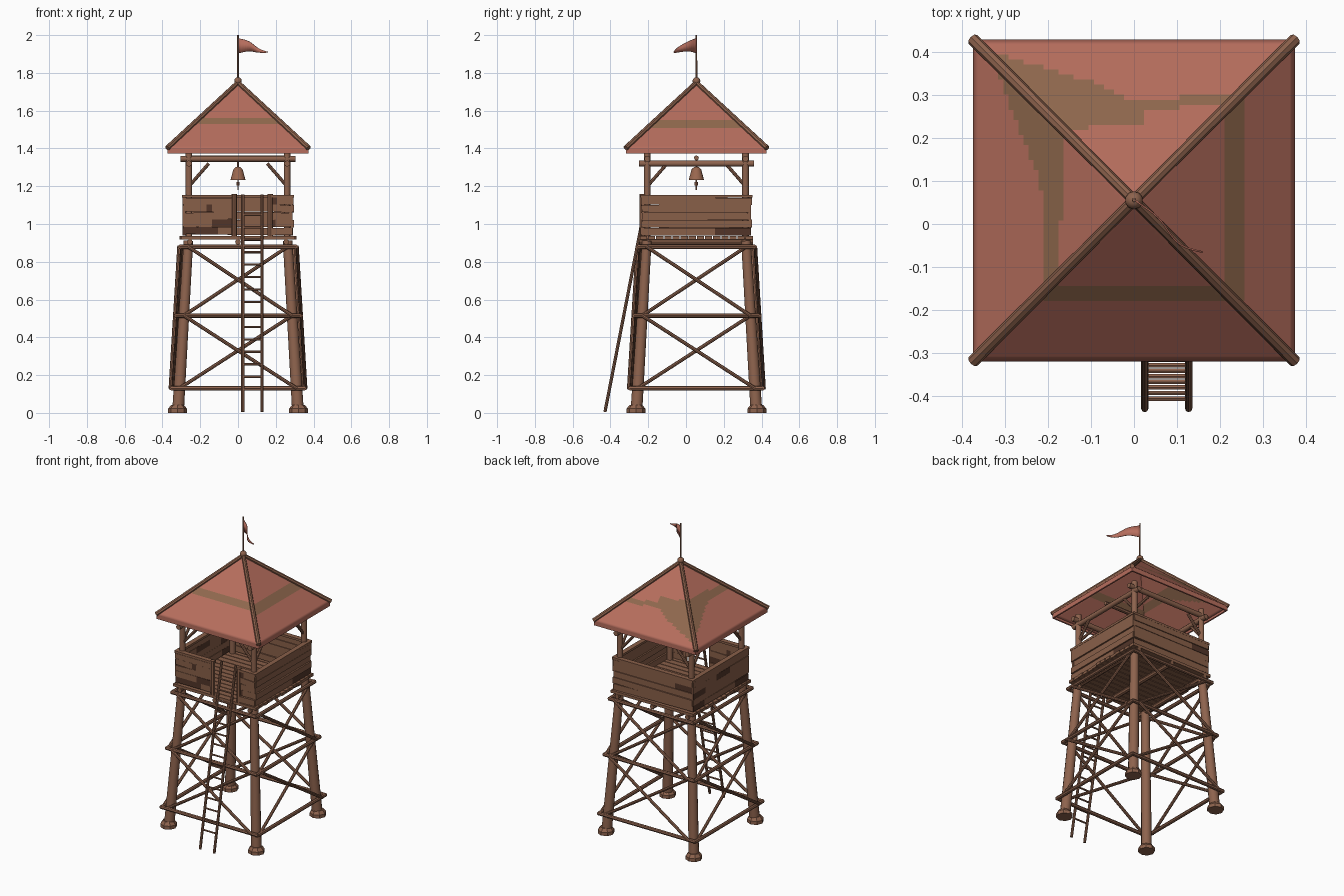
import bpy, bmesh, math, random
from mathutils import Matrix, Vector

if "Cube" in bpy.data.objects:
    bpy.data.objects.remove(bpy.data.objects["Cube"])

random.seed(4)
CY = 0.055  # tower centre in y


def material(name, rgb):
    m = bpy.data.materials.new(name)
    m.diffuse_color = (*rgb, 1)
    m.use_nodes = True
    m.node_tree.nodes["Principled BSDF"].inputs["Base Color"].default_value = m.diffuse_color
    return m


WOOD = material("brown wood", (0.27, 0.125, 0.075))
PLANK = material("plank brown", (0.25, 0.115, 0.066))
DARK = material("dark streaked wood", (0.085, 0.036, 0.022))
RED = material("faded red roof", (0.47, 0.155, 0.11))
OLIVE = material("worn olive brown", (0.28, 0.14, 0.075))
BELL = material("bell bronze", (0.33, 0.14, 0.08))


def cone(bm, a, b, r1, r2=None, n=10, mat=0):
    a, b = Vector(a), Vector(b)
    d = b - a
    m = Matrix.Translation((a + b) / 2) @ d.to_track_quat('Z', 'Y').to_matrix().to_4x4()
    g = bmesh.ops.create_cone(bm, cap_ends=True, segments=n, radius1=r1,
                              radius2=r1 if r2 is None else r2, depth=d.length, matrix=m)
    for f in {f for v in g['verts'] for f in v.link_faces}:
        f.material_index = mat


def board(bm, a, b, height, thick, mat=0):
    a, b = Vector(a), Vector(b)
    d = b - a
    m = (Matrix.Translation((a + b) / 2) @ d.to_track_quat('X', 'Z').to_matrix().to_4x4()
         @ Matrix.Diagonal((d.length, thick, height, 1)))
    g = bmesh.ops.create_cube(bm, size=1, matrix=m)
    for f in {f for v in g['verts'] for f in v.link_faces}:
        f.material_index = mat


def finish(bm, name, *mats, smooth=True, thick=0):
    me = bpy.data.meshes.new(name)
    bm.to_mesh(me)
    bm.free()
    for m in mats:
        me.materials.append(m)
    if smooth:
        me.shade_smooth()
        me.set_sharp_from_angle(angle=math.radians(42))
    ob = bpy.data.objects.new(name, me)
    bpy.context.collection.objects.link(ob)
    if thick:
        s = ob.modifiers.new("thickness", 'SOLIDIFY')
        s.thickness, s.offset = thick, -1
    return ob


def P(k, u, d, z):
    """Point on side k (0 = front): u along the side, d outward."""
    x, y = u, -d
    for _ in range(k):
        x, y = -y, x
    return Vector((x, y + CY, z))


def half(z):
    return 0.318 - 0.055 * z / 0.9


# legs and feet
legs, feet = bmesh.new(), bmesh.new()
for k in range(4):
    cone(legs, P(k, half(0.02), half(0.02), 0.02), P(k, half(0.91), half(0.91), 0.91), 0.032, 0.026, 12)
    f = half(0) + 0.002
    cone(feet, P(k, f, f, 0), P(k, f, f, 0.022), 0.05, 0.05, 8)
    cone(feet, P(k, f, f, 0.022), P(k, f, f, 0.042), 0.05, 0.034, 8)
finish(legs, "legs", WOOD)
finish(feet, "feet", WOOD, smooth=False)

# horizontal rails and crossed braces on all sides
braces = bmesh.new()
levels = (0.13, 0.515, 0.88)
for k in range(4):
    for z in levels:
        h = half(z)
        cone(braces, P(k, -h - 0.045, h + 0.04, z), P(k, h + 0.045, h + 0.04, z), 0.012, n=8)
    for z0, z1 in zip(levels, levels[1:]):
        for s, off in ((1, 0.032), (-1, 0.048)):
            cone(braces, P(k, -s * half(z0), half(z0) + off, z0),
                 P(k, s * half(z1), half(z1) + off, z1), 0.0095, n=8)
finish(braces, "cross_braces", WOOD)

# platform floor planks and joists
floor = bmesh.new()
for i in range(14):
    y = CY - 0.28 + i * 0.56 / 13
    e = 0.305 + random.uniform(-0.006, 0.006)
    board(floor, (-e, y, 0.928), (e, y, 0.928), 0.018, 0.038)
for x in (-0.255, 0, 0.255):
    cone(floor, (x, CY - 0.3, 0.905), (x, CY + 0.3, 0.905), 0.015, n=8)
finish(floor, "platform_floor", PLANK)


# parapet walls of uneven planks
walls = bmesh.new()


def plank_wall(k, u0, u1, dark):
    for i in range(5):
        z = 0.962 + i * 0.04
        d = 0.282 + random.uniform(-0.004, 0.005)
        za, zb = z + random.uniform(-.004, .004), z + random.uniform(-.004, .004)
        cuts = [0] + sorted(random.uniform(0.2, 0.8) for _ in range(2)) + [1]
        for a, b in zip(cuts, cuts[1:]):
            board(walls, P(k, u0 + (u1 - u0) * a, d, za + (zb - za) * a),
                  P(k, u0 + (u1 - u0) * b, d, za + (zb - za) * b),
                  0.039, 0.018, int(random.random() < dark))
    board(walls, P(k, u0 - 0.006, 0.28, 1.147), P(k, u1 + 0.006, 0.28, 1.147), 0.014, 0.032)


plank_wall(0, -0.288, -0.02, 0.3)
plank_wall(0, 0.17, 0.288, 0.25)
for k in (1, 2, 3):
    plank_wall(k, -0.288, 0.288, 0.12)
for u in (-0.02, 0.17):
    cone(walls, P(0, u, 0.288, 0.935), P(0, u, 0.288, 1.16), 0.014, n=8)
finish(walls, "parapet_walls", PLANK, DARK)

# upper posts, knee braces and roof beams
frame = bmesh.new()
for k in range(4):
    cone(frame, P(k, 0.26, 0.26, 0.92), P(k, 0.26, 0.26, 1.385), 0.018, n=10)
    z = 1.345 if k % 2 == 0 else 1.32
    cone(frame, P(k, -0.305, 0.26, z), P(k, 0.305, 0.26, z), 0.016, n=10)
    for s in (-1, 1):
        cone(frame, P(k, s * 0.255, 0.26, 1.205), P(k, s * 0.155, 0.26, 1.32), 0.009, n=8)
cone(frame, (-0.27, CY, 1.35), (0.27, CY, 1.35), 0.013, n=8)
finish(frame, "upper_frame", WOOD)

# bell with hanger and clapper
bell = bmesh.new()
for z0, z1, r0, r1 in ((1.232, 1.25, 0.041, 0.036), (1.25, 1.29, 0.036, 0.025), (1.29, 1.302, 0.025, 0.012)):
    cone(bell, (0, CY, z0), (0, CY, z1), r0, r1, 14)
cone(bell, (0, CY, 1.3), (0, CY, 1.35), 0.005, n=8)
cone(bell, (0, CY, 1.18), (0, CY, 1.235), 0.004, n=6)
cone(bell, (0, CY, 1.205), (0, CY, 1.222), 0.009, n=8)
finish(bell, "bell", BELL)

# pyramid roof with a worn band and a large patch at the back left corner
PATCH = [(-.33, .4), (-.1, .33), (.02, .27), (.02, .235), (-.16, .22), (-.17, 0), (-.2, 0), (-.22, .1), (-.3, .3)]


def in_patch(x, y):
    inside = False
    for (xa, ya), (xb, yb) in zip(PATCH, PATCH[1:] + PATCH[:1]):
        if (ya > y) != (yb > y) and x < (xb - xa) * (y - ya) / (yb - ya) + xa:
            inside = not inside
    return inside


def worn(x, y):
    inner = -0.175 < x < 0.215 and -0.145 < y < 0.265 + 0.06 * x
    outer = -0.205 < x < 0.258 and -0.175 < y < 0.288 + 0.06 * x
    return (outer and not inner) or in_patch(x, y)


roof = bmesh.new()
bmesh.ops.create_grid(roof, x_segments=64, y_segments=64, size=0.374)
for v in roof.verts:
    v.co.z = 1.745 - 0.345 * max(abs(v.co.x), abs(v.co.y)) / 0.374
    v.co.y += CY
for f in roof.faces:
    c = f.calc_center_median()
    f.material_index = int(worn(c.x, c.y))
finish(roof, "roof", RED, OLIVE, thick=0.022)

# hip logs, eave boards and finial
hips = bmesh.new()
for k in range(4):
    cone(hips, P(k, 0.374, 0.374, 1.402), P(k, 0, 0, 1.75), 0.0145, 0.012, 8)
finish(hips, "roof_hip_logs", WOOD)
eaves = bmesh.new()
for k in range(4):
    board(eaves, P(k, -0.37, 0.367, 1.385), P(k, 0.37, 0.367, 1.385), 0.026, 0.01)
finish(eaves, "eave_boards", RED)
top = bmesh.new()
bmesh.ops.create_icosphere(top, subdivisions=2, radius=0.021, matrix=Matrix.Translation((0, CY, 1.757)))
cone(top, (0, CY, 1.76), (0, CY, 2.0), 0.005, 0.004, 8)
finish(top, "finial_and_flagpole", WOOD)

# waving pennant
flag = bmesh.new()
rows = []
for i in range(13):
    t = i / 12
    w = 0.016 * math.sin(t * 7) * t
    x, y = 0.152 * t + w * 0.65, CY - 0.13 * t + w * 0.75
    mid = 1.943 - 0.027 * t + 0.007 * math.sin(t * 5)
    hh = 0.038 * (1 - t) + 0.002
    rows.append([flag.verts.new((x, y, mid + s * hh)) for s in (-1, 1)])
for a, b in zip(rows, rows[1:]):
    flag.faces.new((a[0], b[0], b[1], a[1]))
finish(flag, "pennant", RED, thick=0.004)

# leaning ladder
ladder = bmesh.new()


def lean(z):
    return -0.43 + 0.195 * z


for x in (0.025, 0.127):
    cone(ladder, (x, lean(0.005), 0.005), (x, lean(1.155), 1.155), 0.0085, n=8)
for i in range(15):
    z = 0.125 + i * 0.066
    cone(ladder, (0.02, lean(z), z), (0.132, lean(z), z), 0.006, n=6)
finish(ladder, "ladder", WOOD)
